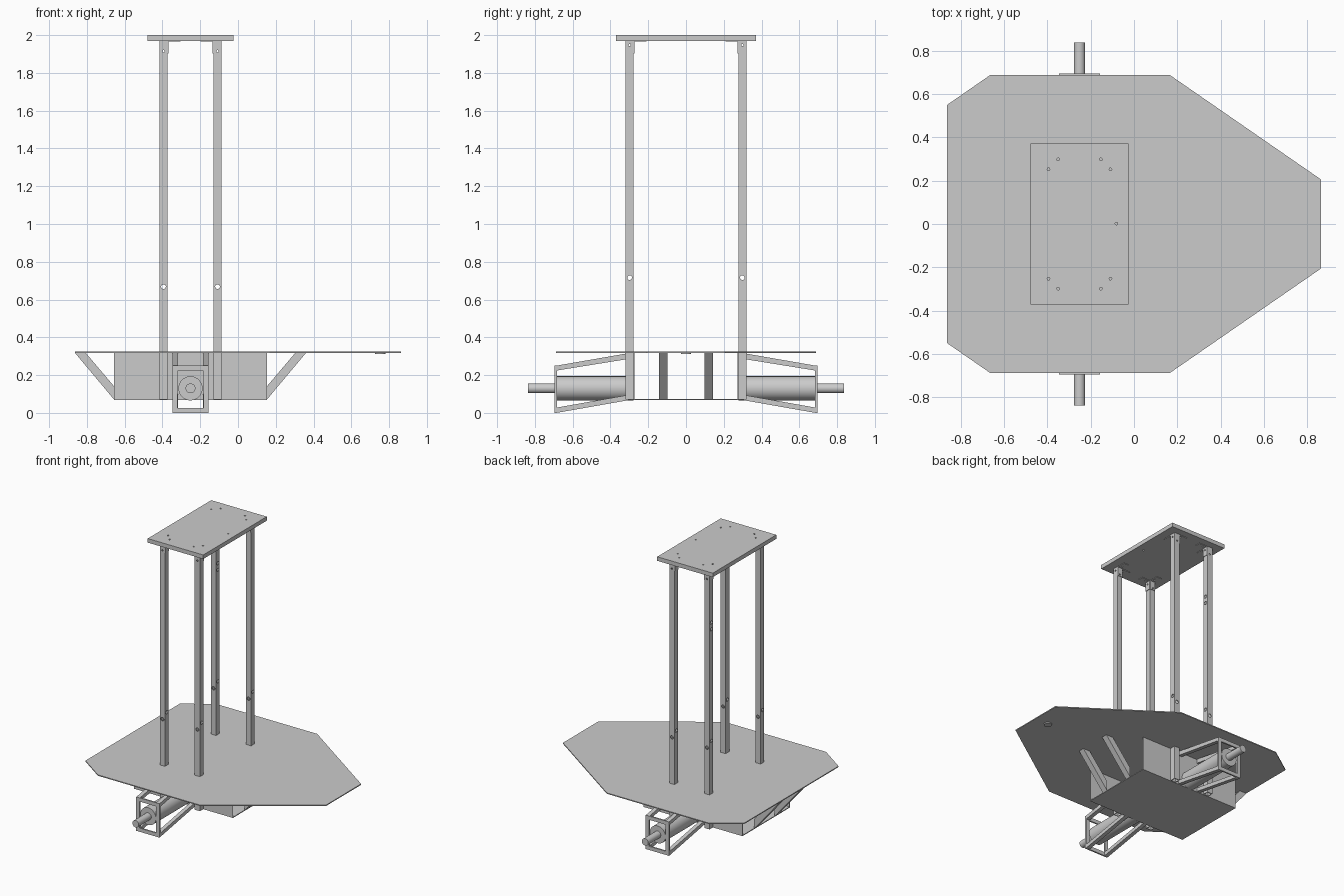
import bpy, bmesh, math
from mathutils import Vector, Matrix

if "Cube" in bpy.data.objects:
    bpy.data.objects.remove(bpy.data.objects["Cube"])

CX = -0.2515            # x centre of tower, box and motors
LX, LY = 0.143, 0.2985  # leg offsets from that centre
ROT = {'X': Matrix.Rotation(math.pi / 2, 3, 'Y'),
       'Y': Matrix.Rotation(math.pi / 2, 3, 'X'),
       'Z': Matrix.Identity(3)}


def finish(bm, name):
    bmesh.ops.recalc_face_normals(bm, faces=bm.faces[:])
    me = bpy.data.meshes.new(name)
    bm.to_mesh(me)
    bm.free()
    ob = bpy.data.objects.new(name, me)
    bpy.context.collection.objects.link(ob)
    return ob


def box(name, x0, x1, y0, y1, z0, z1):
    bm = bmesh.new()
    bmesh.ops.create_cube(bm, size=1)
    for v in bm.verts:
        v.co = ((x0 + x1) / 2 + v.co.x * (x1 - x0),
                (y0 + y1) / 2 + v.co.y * (y1 - y0),
                (z0 + z1) / 2 + v.co.z * (z1 - z0))
    return finish(bm, name)


def prism(name, pts, axis, a, b):
    """Extrude a 2D outline along an axis from a to b."""
    def place(p, t):
        return {'X': (t, p[0], p[1]), 'Y': (p[0], t, p[1]), 'Z': (p[0], p[1], t)}[axis]
    bm = bmesh.new()
    lo = [bm.verts.new(place(p, a)) for p in pts]
    hi = [bm.verts.new(place(p, b)) for p in pts]
    bm.faces.new(lo)
    bm.faces.new(hi)
    for i in range(len(pts)):
        j = (i + 1) % len(pts)
        bm.faces.new((lo[i], lo[j], hi[j], hi[i]))
    return finish(bm, name)


def frame(name, hx, hy, wall, axis, center, a, b):
    """Rectangular ring extruded along an axis: square tubes and open frames."""
    bm = bmesh.new()
    rings = []
    for t in (a, b):
        for w in (0, wall):
            ring = []
            for sx, sy in ((-1, -1), (1, -1), (1, 1), (-1, 1)):
                p, q = center[0] + sx * (hx - w), center[1] + sy * (hy - w)
                ring.append(bm.verts.new((p, q, t) if axis == 'Z' else (p, t, q)))
            rings.append(ring)
    for r, s in ((0, 1), (2, 3), (0, 2), (1, 3)):
        for i in range(4):
            j = (i + 1) % 4
            bm.faces.new((rings[r][i], rings[r][j], rings[s][j], rings[s][i]))
    return finish(bm, name)


def cyl(name, r, axis, center, length, seg=32, smooth=True):
    bm = bmesh.new()
    bmesh.ops.create_cone(bm, cap_ends=True, segments=seg, radius1=r, radius2=r, depth=length)
    for v in bm.verts:
        v.co = ROT[axis] @ v.co + Vector(center)
    for f in bm.faces:
        f.smooth = smooth and len(f.verts) == 4
    ob = finish(bm, name)
    for e in ob.data.edges:
        n = [p.normal for p in ob.data.polygons if e.key in p.edge_keys]
        e.use_edge_sharp = n[0].angle(n[1]) > 0.6
    return ob


def drill(ob, holes):
    """Cut round holes, each (radius, axis, centre, length)."""
    cutters = [cyl("cutter", r, ax, c, l, 16, False) for r, ax, c, l in holes]
    for c in cutters:
        c.hide_render = True
        m = ob.modifiers.new("hole", 'BOOLEAN')
        m.operation, m.solver, m.object = 'DIFFERENCE', 'EXACT', c
    bpy.context.view_layer.update()
    dg = bpy.context.evaluated_depsgraph_get()
    me = bpy.data.meshes.new_from_object(ob.evaluated_get(dg))
    ob.modifiers.clear()
    ob.data = me
    for c in cutters:
        bpy.data.objects.remove(c)


# Deck plate and the small disc under its nose
half = [(-0.862, 0.55), (-0.664, 0.687), (0.166, 0.687), (0.862, 0.206)]
prism("deck", half + [(x, -y) for x, y in reversed(half)], 'Z', 0.318, 0.325)
cyl("caster_pad", 0.027, 'Z', (0.753, 0, 0.315), 0.009)

# Top plate with its screw holes
top = box("top_plate", CX - 0.227, CX + 0.227, -0.371, 0.371, 1.97, 2.0)
spots = [(-0.081, 0.002)]
for sx in (-1, 1):
    for sy in (-1, 1):
        spots += [(CX + sx * 0.099, sy * 0.2985), (CX + sx * LX, sy * 0.2525)]
drill(top, [(0.006, 'Z', (x, y, 1.985), 0.1) for x, y in spots])

# Tubular legs and their angle brackets
for sx in (-1, 1):
    for sy in (-1, 1):
        lx, ly = CX + sx * LX, sy * LY
        side = ("left" if sx < 0 else "right") + ("_front" if sy < 0 else "_back")
        leg = frame("leg_" + side, 0.0213, 0.0213, 0.004, 'Z', (lx, ly), 0.07, 1.97)
        holes = [(0.0125, 'Y', (lx, ly, 0.668), 0.2), (0.0125, 'X', (lx, ly, 0.716), 0.2),
                 (0.006, 'Y', (lx, ly, 1.915), 0.2), (0.006, 'X', (lx, ly, 1.947), 0.2)]
        if sx < 0 and sy > 0:
            holes += [(0.0125, 'X', (lx, ly, z), 0.2) for z in (1.54, 1.59)]
        drill(leg, holes)

        def ell(c, s):
            a = c - s * 0.0213
            return [(a, 1.97), (a, 1.902), (a - s * 0.004, 1.902), (a - s * 0.004, 1.966),
                    (a - s * 0.068, 1.966), (a - s * 0.068, 1.97)]
        bx = prism("bracket_x_" + side, ell(lx, sx), 'Y', ly - 0.02, ly + 0.02)
        drill(bx, [(0.006, 'X', (lx, ly, 1.947), 0.1),
                   (0.006, 'Z', (CX + sx * 0.099, ly, 1.97), 0.02)])
        by = prism("bracket_y_" + side, ell(ly, sy), 'X', lx - 0.02, lx + 0.02)
        drill(by, [(0.006, 'Y', (lx, ly, 1.915), 0.1),
                   (0.006, 'Z', (lx, sy * 0.2525, 1.97), 0.02)])

# Open-ended tray under the deck: floor and two side panels
box("tray_floor", CX - 0.404, CX + 0.404, -0.277, 0.277, 0.068, 0.074)
for s, n in ((-1, "front"), (1, "back")):
    ys = sorted((s * 0.2735, s * 0.277))
    box("tray_panel_" + n, CX - 0.404, CX + 0.404, *ys, 0.068, 0.32)

# Sloping braces from the tray ends up to the deck
for sx in (-1, 1):
    pts = [(CX + sx * x, z) for x, z in
           ((0.404, 0.07), (0.612, 0.318), (0.555, 0.318), (0.404, 0.14))]
    for y in (-0.12, 0.12):
        prism("tray_brace", pts, 'Y', y - 0.022, y + 0.022)

# Motors, shafts and their cage frames on both sides
for s, n in ((-1, "front"), (1, "back")):
    cyl("motor_" + n, 0.064, 'Y', (CX, s * 0.4835, 0.13), 0.413)
    cyl("shaft_" + n, 0.026, 'Y', (CX, s * 0.7585, 0.13), 0.157)
    frame("cage_end_" + n, 0.095, 0.125, 0.027, 'Y', (CX, 0.125), s * 0.684, s * 0.695)
    for sx in (-1, 1):
        xs = sorted((CX + sx * 0.095, CX + sx * 0.066))
        prism("cage_upper_bar_" + n, [(s * 0.686, 0.224), (s * 0.686, 0.25),
              (s * 0.277, 0.321), (s * 0.277, 0.29)], 'X', *xs)
        prism("cage_lower_bar_" + n, [(s * 0.686, 0.0), (s * 0.686, 0.028),
              (s * 0.277, 0.1), (s * 0.277, 0.072)], 'X', *xs)
